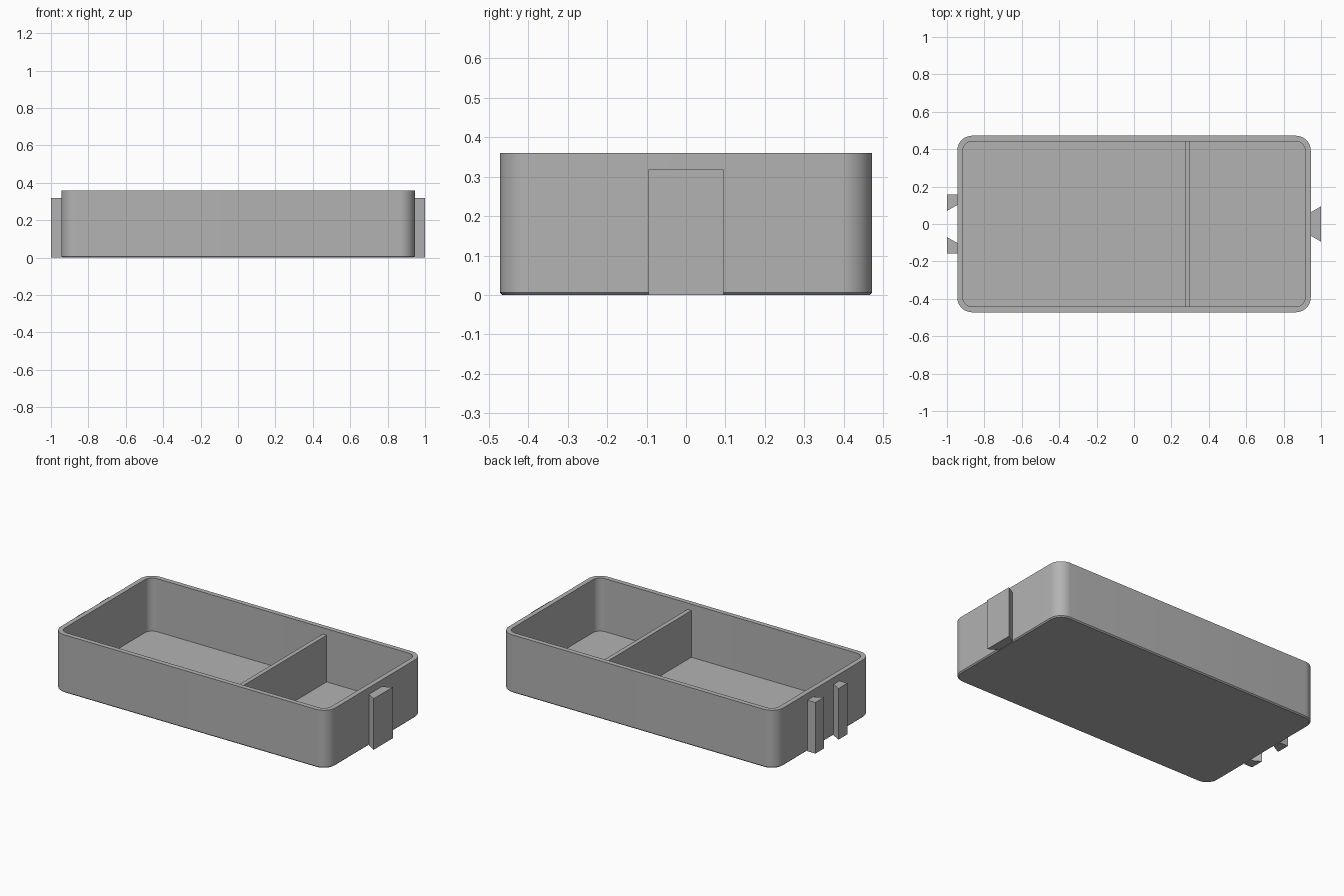
import bpy
import bmesh
from math import sin, cos, pi, radians

# Remove the default cube
cube = bpy.data.objects.get("Cube")
if cube:
    bpy.data.objects.remove(cube, do_unlink=True)

grey = bpy.data.materials.new("plain_grey")
grey.use_nodes = True
GREY = (0.45, 0.45, 0.45, 1)
grey.diffuse_color = GREY
grey.node_tree.nodes["Principled BSDF"].inputs["Base Color"].default_value = GREY

HALF_X, HALF_Y, HEIGHT = 0.945, 0.472, 0.36
WALL, FLOOR, RADIUS = 0.03, 0.03, 0.08
TAB_HEIGHT = 0.318
CORNER_STEPS = 12


def finish(name, bm):
    bmesh.ops.recalc_face_normals(bm, faces=bm.faces)
    mesh = bpy.data.meshes.new(name)
    bm.to_mesh(mesh)
    bm.free()
    mesh.materials.append(grey)
    obj = bpy.data.objects.new(name, mesh)
    bpy.context.collection.objects.link(obj)
    return obj


def rounded_ring(bm, inset, z):
    """Rounded rectangle of vertices, inset from the outer wall."""
    ring = []
    r = RADIUS - inset
    cx, cy = HALF_X - RADIUS, HALF_Y - RADIUS
    for corner, (sx, sy) in enumerate([(1, 1), (-1, 1), (-1, -1), (1, -1)]):
        for i in range(CORNER_STEPS + 1):
            a = (corner + i / CORNER_STEPS) * pi / 2
            ring.append(bm.verts.new((sx * cx + r * cos(a), sy * cy + r * sin(a), z)))
    return ring


def prism(name, outline, z0, z1):
    """Extrude a flat outline straight up."""
    bm = bmesh.new()
    face = bm.faces.new([bm.verts.new((x, y, z0)) for x, y in outline])
    top = bmesh.ops.extrude_face_region(bm, geom=[face])["geom"]
    verts = [v for v in top if isinstance(v, bmesh.types.BMVert)]
    bmesh.ops.translate(bm, verts=verts, vec=(0, 0, z1 - z0))
    return finish(name, bm)


# Open tray: loft from the chamfered base, up the outside, down the inside
bm = bmesh.new()
levels = [(0.007, 0), (0, 0.007), (0, HEIGHT), (WALL, HEIGHT), (WALL, FLOOR)]
rings = [rounded_ring(bm, inset, z) for inset, z in levels]
for low, high in zip(rings, rings[1:]):
    n = len(low)
    for i in range(n):
        j = (i + 1) % n
        bm.faces.new((low[i], low[j], high[j], high[i]))
bm.faces.new(rings[0])
bm.faces.new(rings[-1])
tray = finish("tray", bm)
bpy.ops.object.select_all(action="DESELECT")
tray.select_set(True)
bpy.context.view_layer.objects.active = tray
bpy.ops.object.shade_smooth_by_angle(angle=radians(30))

# Divider, a little lower than the rim
d = HALF_Y - WALL + 0.005
prism("divider", [(0.273, -d), (0.3, -d), (0.3, d), (0.273, d)], FLOOR - 0.005, 0.32)

# Dovetail tongue on the left end
root = HALF_X - 0.001
prism("dovetail_tongue", [(root, -0.062), (1, -0.095), (1, 0.095), (root, 0.062)], 0, TAB_HEIGHT)

# Pair of rails on the right end forming the matching dovetail socket
for side, s in (("front", -1), ("back", 1)):
    prism("socket_rail_" + side,
          [(-root, s * 0.102), (-1, s * 0.07), (-1, s * 0.157), (-root, s * 0.157)],
          0, TAB_HEIGHT)
